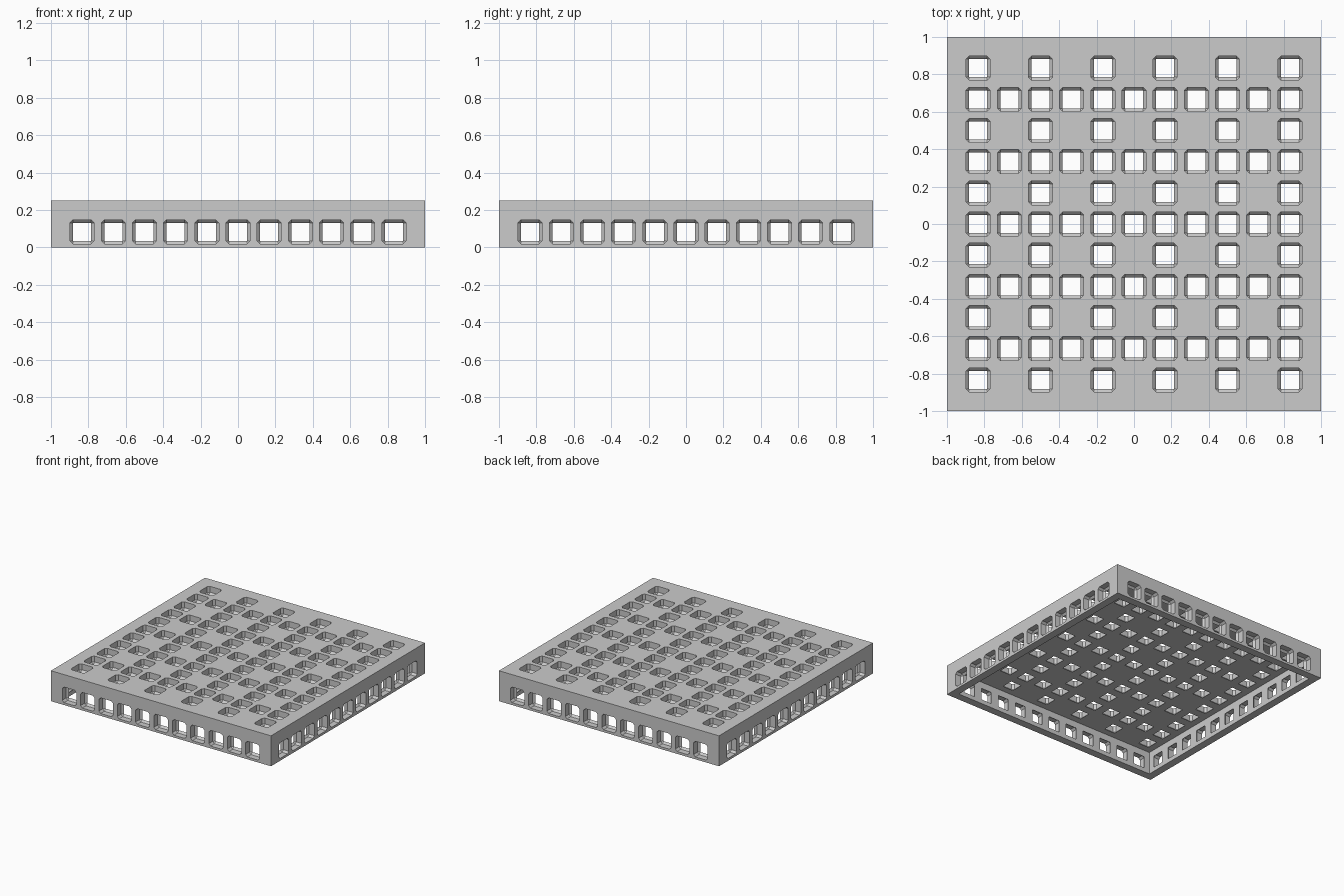
import bpy, bmesh, math
from mathutils import Matrix, Vector

if "Cube" in bpy.data.objects:
    bpy.data.objects.remove(bpy.data.objects["Cube"])

W = 1.0          # half width of the tray
H = 0.25         # height
T = 0.064        # wall and top thickness
PITCH = 1 / 6    # hole spacing
R = 0.064        # half size of a hole at the outer face
C = 0.016        # chamfer

grey = bpy.data.materials.new("plain grey")
grey.diffuse_color = (0.6, 0.6, 0.6, 1)
grey.use_nodes = True
grey.node_tree.nodes["Principled BSDF"].inputs["Base Color"].default_value = grey.diffuse_color


def finish(bm, name):
    bmesh.ops.recalc_face_normals(bm, faces=bm.faces)
    mesh = bpy.data.meshes.new(name)
    bm.to_mesh(mesh)
    bm.free()
    mesh.materials.append(grey)
    obj = bpy.data.objects.new(name, mesh)
    bpy.context.collection.objects.link(obj)
    return obj


def ring(bm, r, c, depth, mat):
    """Square section with cut corners, at a depth below the outer face."""
    i = r - c
    pts = [(r, -i), (r, i), (i, r), (-i, r), (-r, i), (-r, -i), (-i, -r), (i, -r)]
    return [bm.verts.new(mat @ Vector((x, y, -depth))) for x, y in pts]


def hole(bm, mat):
    """Cutter: cut-corner opening that narrows to a square at the inner face."""
    small = R - C
    rings = [ring(bm, R, C, d, mat) for d in (-0.02, T - C)]
    for d in (T, T + 0.018):
        sq = [bm.verts.new(mat @ Vector((x * small, y * small, -d)))
              for x, y in ((1, -1), (1, 1), (-1, 1), (-1, -1))]
        # repeat each corner so the square matches the eight-sided rings
        rings.append([sq[k] for k in (0, 1, 1, 2, 2, 3, 3, 0)])
    for a, b in zip(rings, rings[1:]):
        for k in range(8):
            loop = list(dict.fromkeys((a[k], a[(k + 1) % 8], b[(k + 1) % 8], b[k])))
            if len(loop) > 2:
                bm.faces.new(loop)
    bm.faces.new(rings[0])
    bm.faces.new(list(dict.fromkeys(rings[-1])))


# tray body: box hollowed from below
bm = bmesh.new()
bmesh.ops.create_cube(bm, size=1, matrix=Matrix.Translation((0, 0, H / 2))
                      @ Matrix.Diagonal((2 * W, 2 * W, H, 1)))
bottom = min(bm.faces, key=lambda f: f.calc_center_median().z)
bmesh.ops.inset_region(bm, faces=[bottom], thickness=T, use_even_offset=True)
inner = bmesh.ops.extrude_discrete_faces(bm, faces=[bottom])["faces"][0]
bmesh.ops.translate(bm, verts=inner.verts, vec=(0, 0, H - T))
tray = finish(bm, "perforated_tray")

# hole cutters
bm = bmesh.new()
for i in range(11):
    u = (i - 5) * PITCH
    # top: every other row has only every other hole
    for j in range(11):
        if j % 2 == 1 or i % 2 == 0:
            hole(bm, Matrix.Translation((u, (j - 5) * PITCH, H)))
    # one row in each of the four walls
    for k in range(4):
        hole(bm, Matrix.Rotation(k * math.pi / 2, 4, 'Z')
             @ Matrix.Translation((u, -W, PITCH / 2))
             @ Matrix.Rotation(math.pi / 2, 4, 'X'))
cutter = finish(bm, "hole_cutters")
cutter.hide_render = True

# cut the holes
mod = tray.modifiers.new("holes", 'BOOLEAN')
mod.operation = 'DIFFERENCE'
mod.solver = 'EXACT'
mod.object = cutter
bpy.context.view_layer.objects.active = tray
bpy.ops.object.modifier_apply(modifier=mod.name)
bpy.data.objects.remove(cutter)
